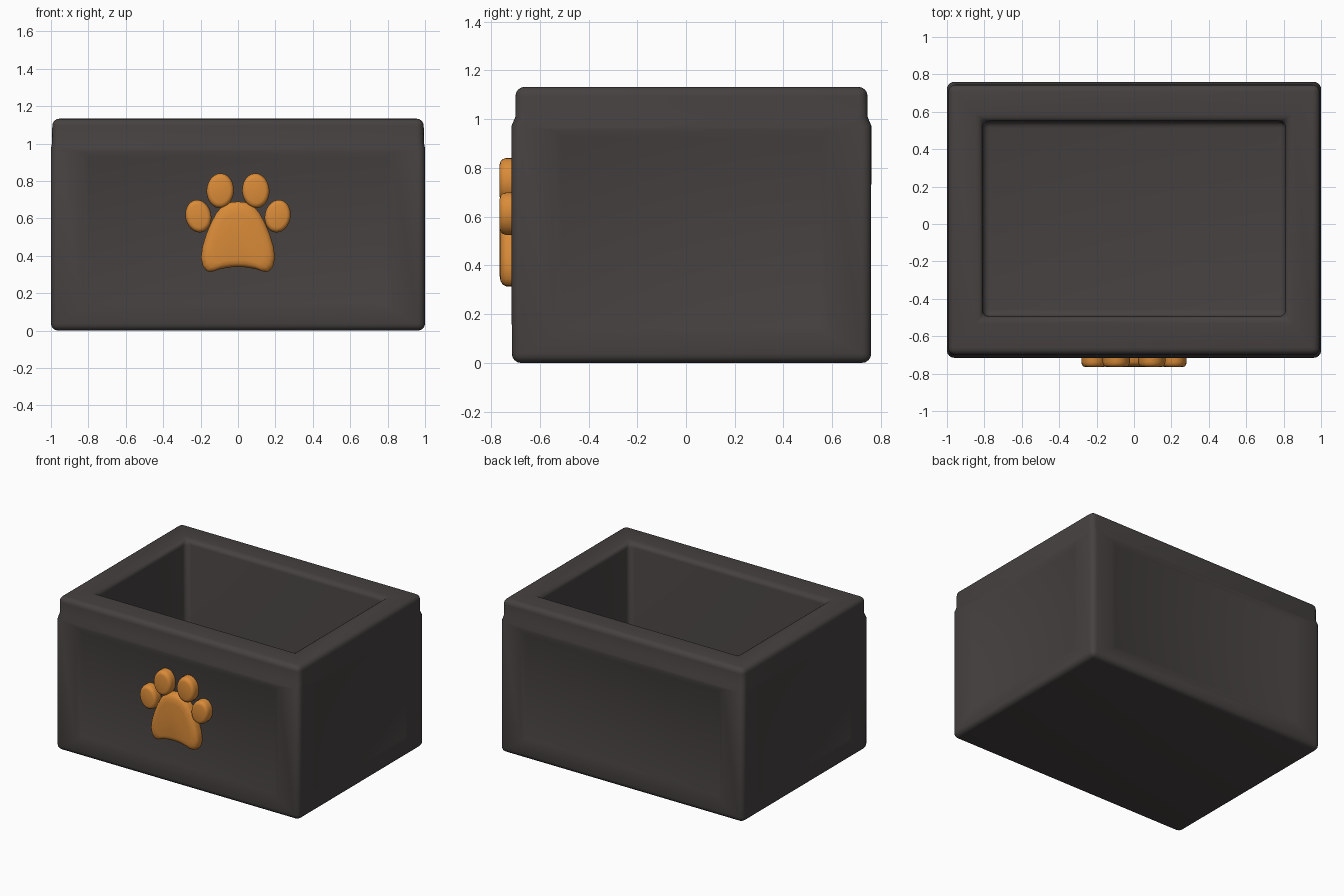
import bpy, bmesh, math
from mathutils import Vector

if "Cube" in bpy.data.objects:
    bpy.data.objects.remove(bpy.data.objects["Cube"])


def material(name, rgb):
    m = bpy.data.materials.new(name)
    m.diffuse_color = (*rgb, 1)
    m.use_nodes = True
    m.node_tree.nodes["Principled BSDF"].inputs["Base Color"].default_value = m.diffuse_color
    return m


charcoal = material("charcoal fabric", (0.061, 0.053, 0.052))
orange = material("orange felt", (0.70, 0.26, 0.04))


def finish(bm, name, mat, angle):
    bmesh.ops.recalc_face_normals(bm, faces=bm.faces)
    me = bpy.data.meshes.new(name)
    bm.to_mesh(me)
    bm.free()
    ob = bpy.data.objects.new(name, me)
    bpy.context.collection.objects.link(ob)
    me.materials.append(mat)
    bpy.ops.object.select_all(action='DESELECT')
    bpy.context.view_layer.objects.active = ob
    ob.select_set(True)
    bpy.ops.object.shade_smooth_by_angle(angle=math.radians(angle))
    return ob


def loft(bm, rings):
    """Skin a stack of closed rings; cap both ends."""
    vs = [[bm.verts.new(p) for p in r] for r in rings]
    n = len(vs[0])
    strips = [[bm.faces.new((a[i], a[(i + 1) % n], b[(i + 1) % n], b[i]))
               for i in range(n)] for a, b in zip(vs, vs[1:])]
    bm.faces.new(vs[0][::-1])
    bm.faces.new(vs[-1])
    return strips


# Box: outer walls, slightly narrower rim, opening and cavity
def rect(hx, y0, y1, z):
    return [(-hx, y0, z), (hx, y0, z), (hx, y1, z), (-hx, y1, z)]


bm = bmesh.new()
strips = loft(bm, [
    rect(1.0, -0.715, 0.76, 0.0),
    rect(1.0, -0.715, 0.76, 0.975),
    rect(0.993, -0.70, 0.745, 1.01),
    rect(0.993, -0.70, 0.745, 1.133),
    rect(0.81, -0.495, 0.55, 1.133),
    rect(0.81, -0.495, 0.55, 0.14),
])
bmesh.ops.recalc_face_normals(bm, faces=bm.faces)

# Shallow recessed panel on each outer wall
for f in strips[0]:
    bmesh.ops.inset_individual(bm, faces=[f], thickness=0.17, use_even_offset=True)
    for v in f.verts:
        v.co.z = 0.11 if v.co.z < 0.5 else 0.955
    bmesh.ops.inset_individual(bm, faces=[f], thickness=0.035, depth=-0.014,
                               use_even_offset=True)

# Soft rounded edges
bmesh.ops.recalc_face_normals(bm, faces=bm.faces)
sharp = [e for e in bm.edges if e.calc_face_angle(0) > math.radians(55)]
bmesh.ops.bevel(bm, geom=sharp, offset=0.038, segments=4, profile=0.5,
                affect='EDGES', clamp_overlap=True)
finish(bm, "storage_box", charcoal, 50)


# Paw badge: puffy flat shapes on the front wall
def puffy(name, outline):
    c = Vector((sum(p[0] for p in outline), sum(p[1] for p in outline))) / len(outline)
    rings = []
    for y, s in ((-0.69, 1), (-0.738, 1), (-0.752, 0.95), (-0.761, 0.86), (-0.765, 0.7)):
        rings.append([(c.x + (x - c.x) * s, y, c.y + (z - c.y) * s) for x, z in outline])
    bm = bmesh.new()
    loft(bm, rings)
    finish(bm, name, orange, 50)


def ellipse(cx, cz, rx, rz, tilt, n=24):
    pts = []
    for i in range(n):
        a = 2 * math.pi * i / n
        u, w = rx * math.cos(a), rz * math.sin(a)
        pts.append((cx + u * math.cos(tilt) - w * math.sin(tilt),
                    cz + u * math.sin(tilt) + w * math.cos(tilt)))
    return pts


half = [(0.04, 0.686), (0.08, 0.67), (0.115, 0.63), (0.145, 0.575), (0.17, 0.515),
        (0.19, 0.45), (0.198, 0.39), (0.188, 0.345), (0.168, 0.318), (0.14, 0.314),
        (0.10, 0.328), (0.05, 0.338)]
puffy("paw_main_pad", [(0, 0.69)] + half + [(0, 0.341)] + [(-x, z) for x, z in half[::-1]])

for side, word in ((-1, "left"), (1, "right")):
    puffy("paw_inner_toe_" + word, ellipse(side * 0.095, 0.748, 0.073, 0.093, side * 0.06))
    puffy("paw_outer_toe_" + word, ellipse(side * 0.212, 0.612, 0.069, 0.088, side * -0.2))
